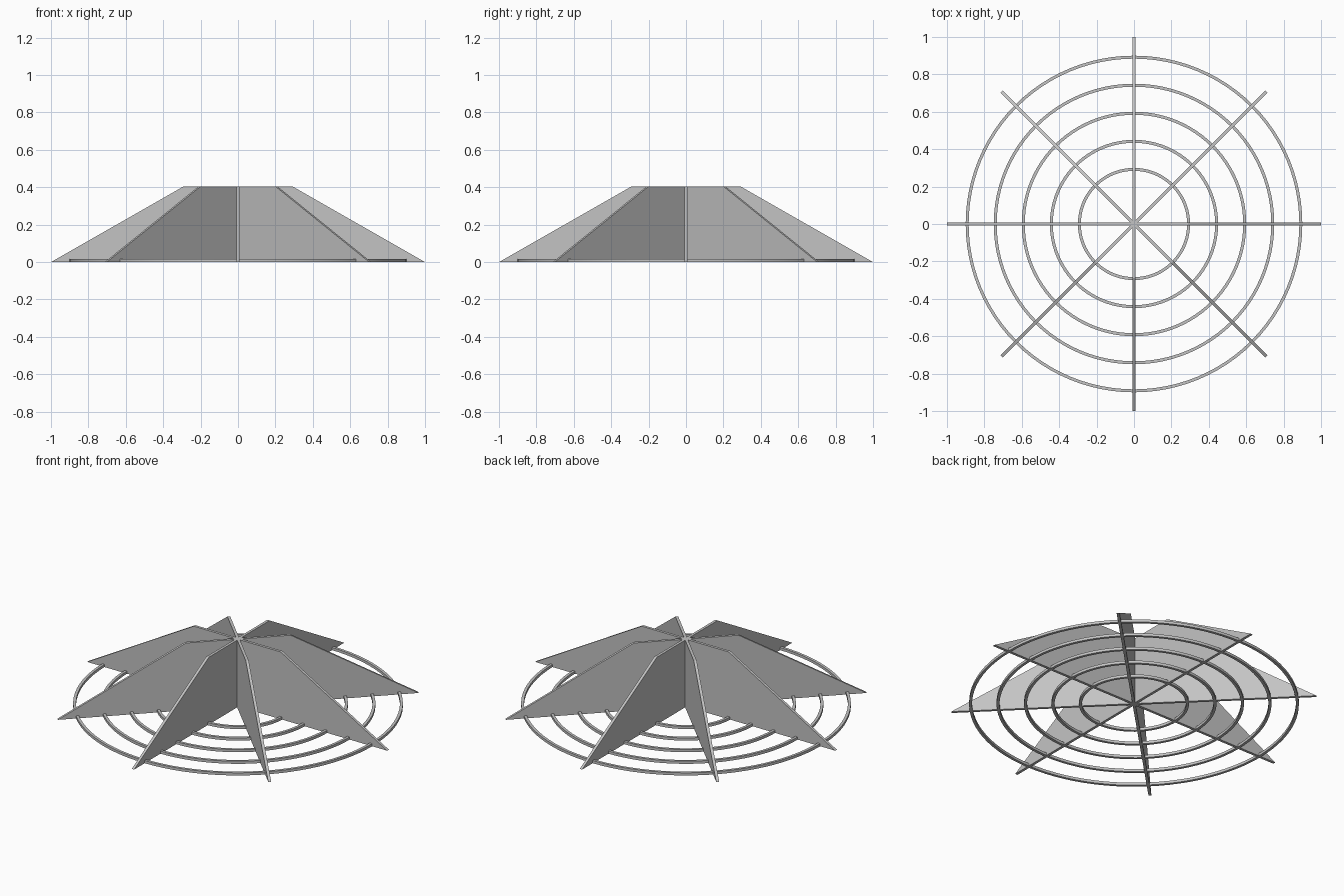
import bpy, bmesh, math
from mathutils import Matrix

cube = bpy.data.objects.get("Cube")
if cube:
    bpy.data.objects.remove(cube, do_unlink=True)

THICK = 0.016
HEIGHT = 0.405
SEGMENTS = 96

grey = bpy.data.materials.new("light grey")
grey.use_nodes = True
colour = (0.55, 0.55, 0.55, 1)
grey.diffuse_color = colour
grey.node_tree.nodes["Principled BSDF"].inputs["Base Color"].default_value = colour


def finish(bm, name):
    bmesh.ops.recalc_face_normals(bm, faces=bm.faces)
    mesh = bpy.data.meshes.new(name)
    bm.to_mesh(mesh)
    bm.free()
    mesh.materials.append(grey)
    obj = bpy.data.objects.new(name, mesh)
    bpy.context.collection.objects.link(obj)
    return obj


def fin(name, angle):
    """Upright trapezoid plate running through the centre."""
    bm = bmesh.new()
    profile = [(-1, 0), (1, 0), (0.29, HEIGHT), (-0.29, HEIGHT)]
    face = bm.faces.new([bm.verts.new((x, -THICK / 2, z)) for x, z in profile])
    side = bmesh.ops.extrude_face_region(bm, geom=[face])["geom"]
    moved = [v for v in side if isinstance(v, bmesh.types.BMVert)]
    bmesh.ops.translate(bm, verts=moved, vec=(0, THICK, 0))
    bm.transform(Matrix.Rotation(angle, 4, "Z"))
    return finish(bm, name)


def ring(name, outer):
    """Flat hoop of square section, spun round the centre."""
    bm = bmesh.new()
    inner = outer - THICK
    section = [(inner, 0), (outer, 0), (outer, THICK), (inner, THICK)]
    verts = [bm.verts.new((x, 0, z)) for x, z in section]
    edges = [bm.edges.new((verts[i], verts[(i + 1) % 4])) for i in range(4)]
    bmesh.ops.spin(bm, geom=verts + edges, cent=(0, 0, 0), axis=(0, 0, 1),
                   angle=math.tau, steps=SEGMENTS, use_merge=True)
    bmesh.ops.remove_doubles(bm, verts=bm.verts, dist=0.0001)
    return finish(bm, name)


# Four crossing plates form eight fins
for i in range(4):
    fin(f"fin_plate_{i + 1}", i * math.pi / 4)

# Five concentric hoops at the base
for i in range(5):
    hoop = ring(f"base_ring_{i + 1}", 0.3 + 0.15 * i)
    bpy.ops.object.select_all(action="DESELECT")
    hoop.select_set(True)
    bpy.context.view_layer.objects.active = hoop
    bpy.ops.object.shade_smooth_by_angle()
